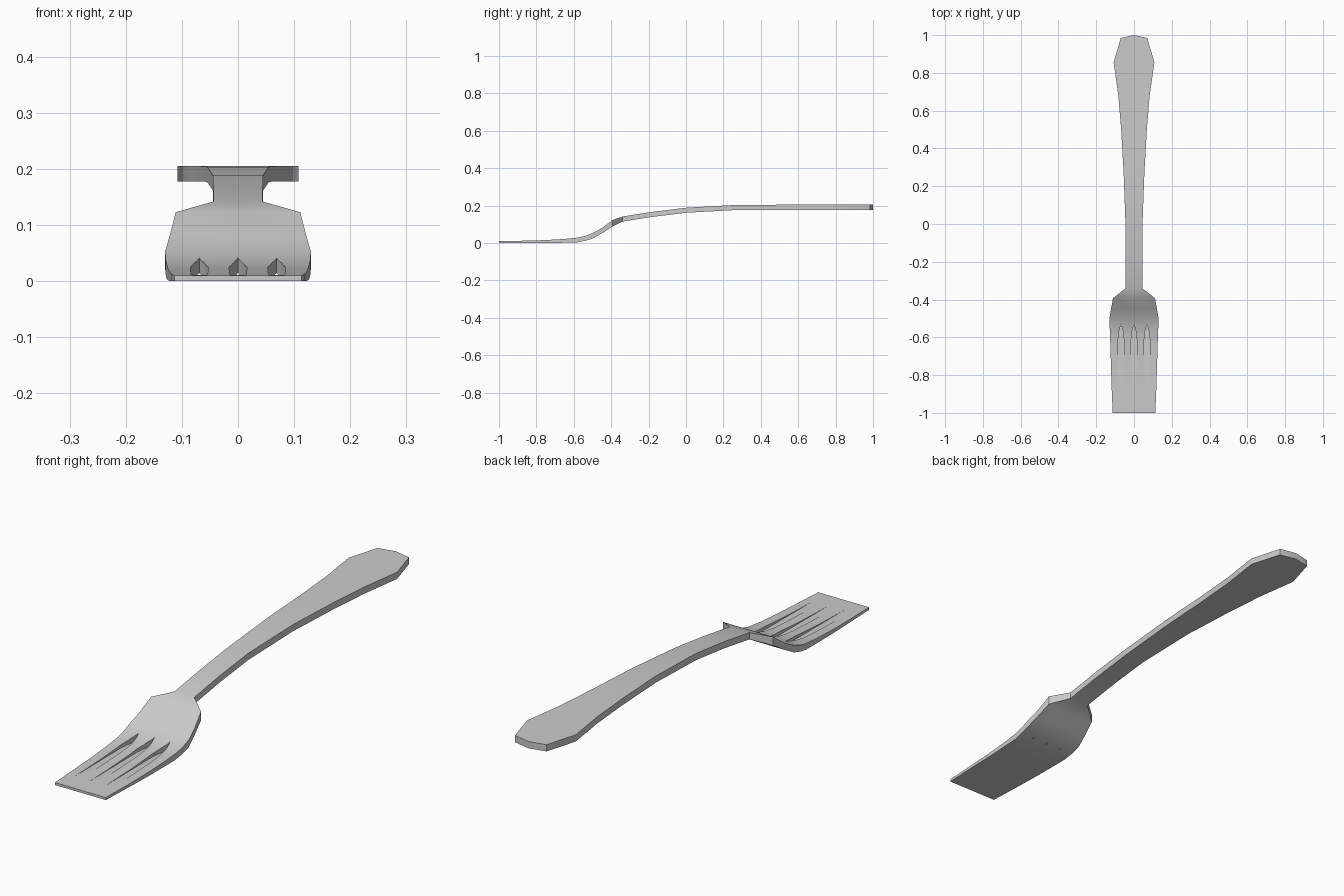
import bpy, bmesh, math

if "Cube" in bpy.data.objects:
    bpy.data.objects.remove(bpy.data.objects["Cube"])

# Stations along the fork: y, half width, top z, bottom z
STATIONS = [
    (0.985, 0.07, 0.205, 0.178), (0.855, 0.108, 0.205, 0.178),
    (0.68, 0.083, 0.205, 0.178), (0.50, 0.068, 0.205, 0.178),
    (0.27, 0.055, 0.204, 0.177), (0.0, 0.045, 0.189, 0.162),
    (-0.18, 0.044, 0.167, 0.140), (-0.34, 0.044, 0.142, 0.115),
    (-0.393, 0.111, 0.123, 0.088), (-0.45, 0.122, 0.080, 0.052),
    (-0.50, 0.130, 0.053, 0.024), (-0.54, 0.129, 0.038, 0.012),
    (-0.58, 0.127, 0.029, 0.004), (-0.65, 0.125, 0.022, 0.002),
    (-0.75, 0.122, 0.016, 0.0), (-0.85, 0.119, 0.013, 0.0),
    (-1.0, 0.113, 0.010, 0.0),
]


def new_object(name, bm):
    bmesh.ops.recalc_face_normals(bm, faces=bm.faces)
    mesh = bpy.data.meshes.new(name)
    bm.to_mesh(mesh)
    bm.free()
    obj = bpy.data.objects.new(name, mesh)
    bpy.context.collection.objects.link(obj)
    return obj


# Fork body: lofted six-point sections, with a pointed handle end
bm = bmesh.new()
rings = []
for i, (y, w, zt, zb) in enumerate(STATIONS):
    yc = 1.0 if i == 0 else y
    pts = [(-w, y, zt), (0, yc, zt), (w, y, zt), (w, y, zb), (0, yc, zb), (-w, y, zb)]
    rings.append([bm.verts.new(p) for p in pts])
for a, b in zip(rings, rings[1:]):
    for k in range(6):
        n = (k + 1) % 6
        bm.faces.new((a[k], a[n], b[n], b[k]))
for r in (rings[0], rings[-1]):
    bm.faces.new((r[0], r[1], r[4], r[5]))
    bm.faces.new((r[1], r[2], r[3], r[4]))
fork = new_object("fork", bm)

# Tine grooves: pointed cutters that run out where the head gets thin
bm = bmesh.new()
for cx in (-0.069, 0.0, 0.069):
    outline = [(0, -0.53), (0.010, -0.57), (0.016, -0.62), (0.014, -0.93),
               (-0.014, -0.93), (-0.016, -0.62), (-0.010, -0.57)]
    face = bm.faces.new([bm.verts.new((cx + x, y, 0.0115)) for x, y in outline])
    ext = bmesh.ops.extrude_face_region(bm, geom=[face])
    bmesh.ops.translate(bm, vec=(0, 0, 0.1),
                        verts=[v for v in ext["geom"] if isinstance(v, bmesh.types.BMVert)])
cutter = new_object("groove_cutter", bm)

bpy.context.view_layer.objects.active = fork
fork.select_set(True)
mod = fork.modifiers.new("grooves", 'BOOLEAN')
mod.operation = 'DIFFERENCE'
mod.solver = 'EXACT'
mod.object = cutter
bpy.ops.object.modifier_apply(modifier=mod.name)
bpy.data.objects.remove(cutter)
bpy.ops.object.shade_smooth_by_angle(angle=math.radians(30))
